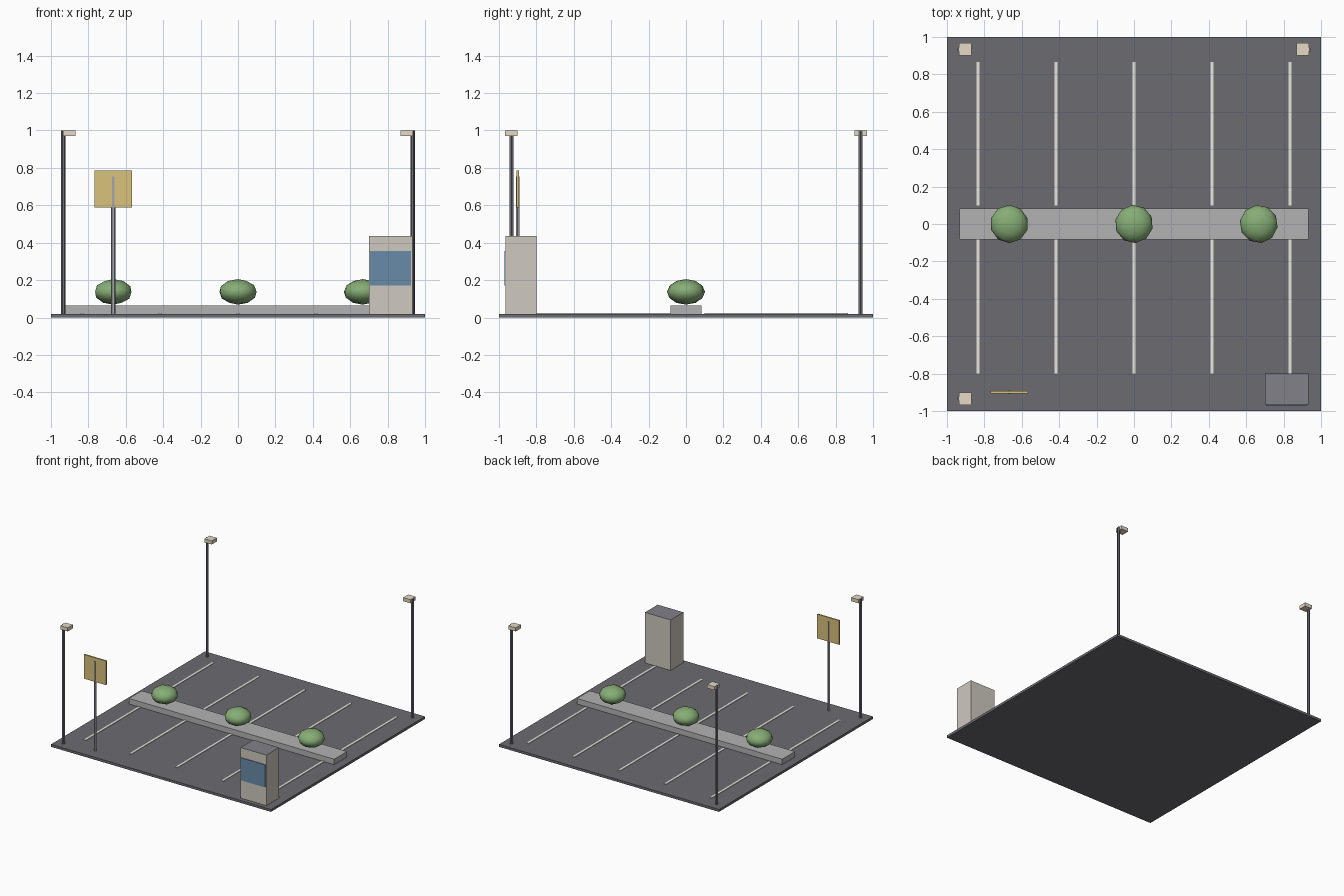
import bpy
import math

if "Cube" in bpy.data.objects:
    bpy.data.objects.remove(bpy.data.objects["Cube"])


def material(name, rgb):
    m = bpy.data.materials.new(name)
    m.diffuse_color = (*rgb, 1)
    m.use_nodes = True
    m.node_tree.nodes["Principled BSDF"].inputs["Base Color"].default_value = m.diffuse_color
    return m


asphalt = material("asphalt", (0.15, 0.15, 0.165))
paint = material("paint", (0.8, 0.8, 0.74))
concrete = material("concrete", (0.45, 0.45, 0.45))
leaf = material("leaf", (0.24, 0.42, 0.18))
dark_metal = material("dark_metal", (0.16, 0.16, 0.18))
metal = material("metal", (0.38, 0.39, 0.41))
cream = material("cream", (0.78, 0.7, 0.56))
yellow = material("yellow", (0.7, 0.54, 0.2))
wall = material("wall", (0.62, 0.58, 0.52))
roof = material("roof", (0.22, 0.22, 0.25))
glass = material("glass", (0.14, 0.26, 0.4))


def box(name, x, y, z, mat):
    """Box from (min, max) ranges."""
    centre = [(a + b) / 2 for a, b in (x, y, z)]
    bpy.ops.mesh.primitive_cube_add(size=1, location=centre)
    o = bpy.context.object
    o.name = name
    o.scale = [b - a for a, b in (x, y, z)]
    bpy.ops.object.transform_apply(location=False, rotation=False, scale=True)
    o.data.materials.append(mat)
    return o


def pole(name, x, y, z0, z1, radius, mat):
    bpy.ops.mesh.primitive_cylinder_add(vertices=6, radius=radius, depth=z1 - z0,
                                        location=(x, y, (z0 + z1) / 2),
                                        rotation=(0, 0, math.radians(30)))
    o = bpy.context.object
    o.name = name
    o.data.materials.append(mat)


G = 0.02  # top of the ground slab
box("ground_slab", (-1, 1), (-1, 1), (0, G), asphalt)

# Painted bay lines, front row running in under the island
for i in range(5):
    x = (i - 2) * 0.417
    for row, y0 in (("front", -0.8), ("back", 0.1)):
        box(f"{row}_bay_line_{i + 1}", (x - 0.009, x + 0.009), (y0, y0 + 0.767),
            (G, G + 0.004), paint)

# Central island with shrubs
box("island", (-0.933, 0.933), (-0.083, 0.083), (G, 0.065), concrete)
for i in range(3):
    bpy.ops.mesh.primitive_ico_sphere_add(subdivisions=2, radius=0.102,
                                          location=((i - 1) * 0.667, 0, 0.137),
                                          rotation=(0, 0, i * 0.7))
    o = bpy.context.object
    o.name = f"shrub_{i + 1}"
    o.scale.z = 0.67
    bpy.ops.object.shade_smooth()
    o.data.materials.append(leaf)

# Corner lamps, heads pointing inward along x
for n, (sx, sy) in enumerate(((-1, -1), (-1, 1), (1, 1)), 1):
    pole(f"lamp_post_{n}", sx * 0.933, sy * 0.933, G, 0.999, 0.012, dark_metal)
    box(f"lamp_head_{n}", sorted((sx * 0.936, sx * 0.87)),
        sorted((sy * 0.968, sy * 0.902)), (0.97, 1.0), cream)

# Sign
pole("sign_post", -0.667, -0.9, G, 0.755, 0.011, metal)
box("sign_board", (-0.767, -0.567), (-0.906, -0.894), (0.587, 0.785), yellow)

# Kiosk with dark top face and a front window
kiosk = box("kiosk", (0.7, 0.933), (-0.965, -0.8), (G, 0.435), wall)
kiosk.data.materials.append(roof)
for p in kiosk.data.polygons:
    if p.normal.z > 0.5:
        p.material_index = 1
box("kiosk_window", (0.707, 0.925), (-0.971, -0.96), (0.17, 0.355), glass)
